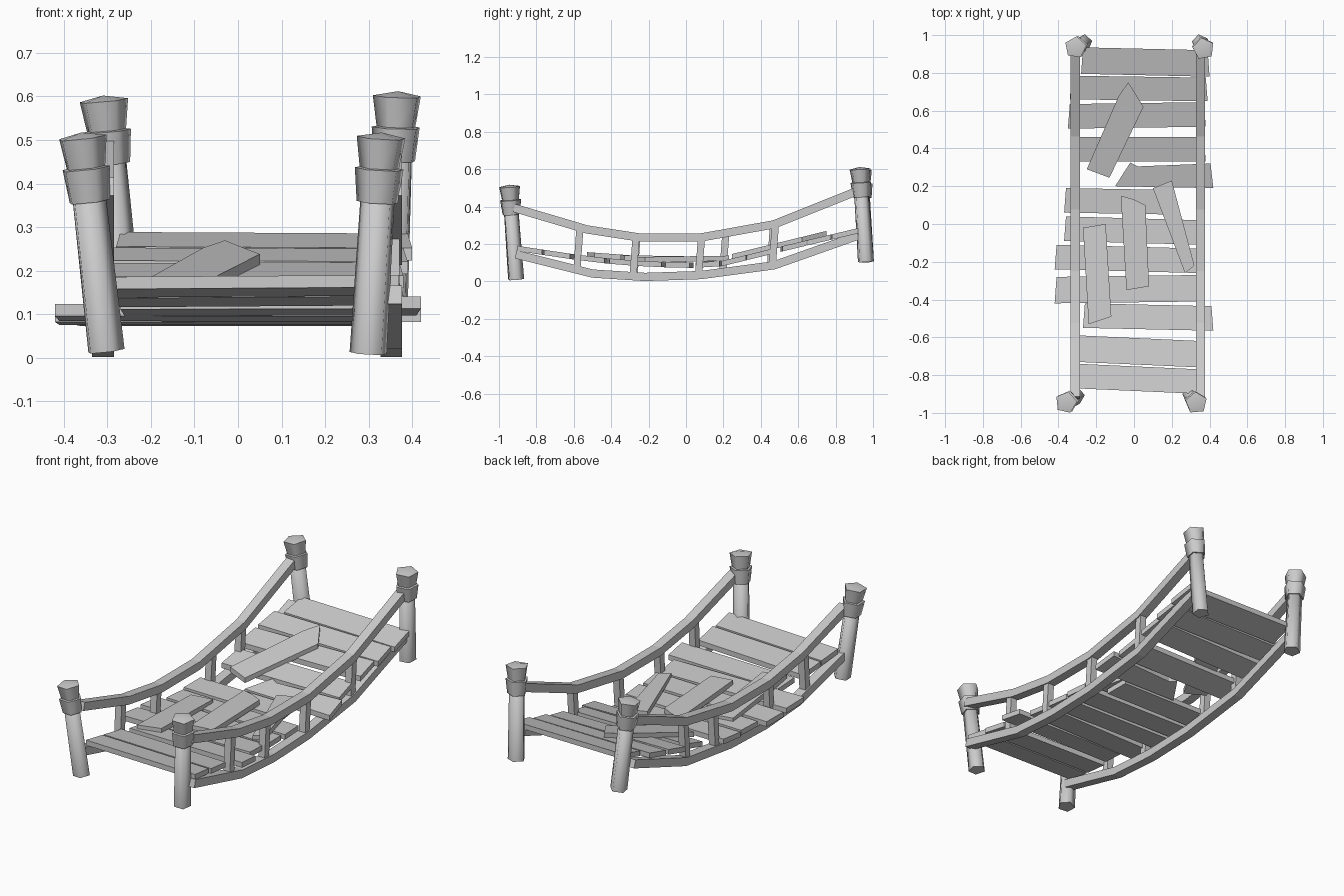
import bpy, bmesh, math
from mathutils import Vector

cube = bpy.data.objects.get("Cube")
if cube:
    bpy.data.objects.remove(cube)

GREY = (0.6, 0.6, 0.6, 1)
wood = bpy.data.materials.new("weathered_grey")
wood.use_nodes = True
wood.diffuse_color = GREY
wood.node_tree.nodes["Principled BSDF"].inputs["Base Color"].default_value = GREY


def make(name, bm, smooth=False):
    bmesh.ops.recalc_face_normals(bm, faces=bm.faces)
    mesh = bpy.data.meshes.new(name)
    bm.to_mesh(mesh)
    bm.free()
    mesh.materials.append(wood)
    obj = bpy.data.objects.new(name, mesh)
    bpy.context.collection.objects.link(obj)
    if smooth:
        bpy.ops.object.select_all(action="DESELECT")
        obj.select_set(True)
        bpy.context.view_layer.objects.active = obj
        bpy.ops.object.shade_smooth_by_angle(angle=math.radians(74))


def loft(name, rings, smooth=False):
    """Closed solid through a list of equal-length point rings."""
    bm = bmesh.new()
    rows = [[bm.verts.new(p) for p in ring] for ring in rings]
    n = len(rows[0])
    for a, b in zip(rows, rows[1:]):
        for i in range(n):
            j = (i + 1) % n
            bm.faces.new((a[i], a[j], b[j], b[i]))
    bm.faces.new(rows[0])
    if smooth:  # posts end in a shallow point
        centre = sum((v.co for v in rows[-1]), Vector()) / n
        tip = bm.verts.new(centre + Vector((0, 0, 0.012)))
        for i in range(n):
            bm.faces.new((rows[-1][i], rows[-1][(i + 1) % n], tip))
    else:
        bm.faces.new(rows[-1])
    make(name, bm, smooth)


# Leaning five-sided posts, each a shaft, a flared collar and a flared cap
def post(name, foot, top, turn):
    foot, top = Vector(foot), Vector(top)
    axis = (top - foot).normalized()
    side = Vector((1, 0, 0)) - axis * axis.x
    side.normalize()
    other = axis.cross(side)

    def ring(t, r):
        angles = [turn + math.tau * i / 5 for i in range(5)]
        c = foot.lerp(top, t)
        return [c + r * (side * math.cos(a) + other * math.sin(a)) for a in angles]

    loft(name + "_shaft", [ring(0, 0.045), ring(0.8, 0.041)], True)
    loft(name + "_collar", [ring(0.7, 0.05), ring(0.855, 0.059)], True)
    loft(name + "_cap", [ring(0.8, 0.043), ring(1, 0.059)], True)


post("front_left_post", (0.30, -0.91, 0.01), (0.33, -0.947, 0.505), 0.4)
post("front_right_post", (-0.305, -0.91, 0.015), (-0.36, -0.945, 0.505), 0.1)
post("back_left_post", (0.35, 0.96, 0.105), (0.368, 0.928, 0.6), 0.5)
post("back_right_post", (-0.265, 0.96, 0.105), (-0.31, 0.935, 0.59), 0.2)


# Sagging rails: square section swept along a path of (y, z)
UPPER = [(-0.92, 0.393), (-0.53, 0.278), (-0.25, 0.235), (0.08, 0.235), (0.47, 0.305), (0.92, 0.485)]
LOWER = [(-0.91, 0.145), (-0.5, 0.042), (-0.22, 0.024), (0.08, 0.034), (0.47, 0.086), (0.92, 0.245)]


def height(path, y):
    for (y0, z0), (y1, z1) in zip(path, path[1:]):
        if y <= y1:
            break
    return z0 + (z1 - z0) * (y - y0) / (y1 - y0)


def rail(name, x, path, half=0.022):
    rings = []
    for i, (y, z) in enumerate(path):
        a, b = path[max(i - 1, 0)], path[min(i + 1, len(path) - 1)]
        along = Vector((0, b[0] - a[0], b[1] - a[1])).normalized()
        up = Vector((0, -along.z, along.y)) * half
        across = Vector((half + 0.003, 0, 0))
        c = Vector((x, y, z))
        rings.append([c - across - up, c + across - up, c + across + up, c - across + up])
    loft(name, rings)


def upright(name, x, y, h=0.019):
    rings = []
    for path, dy in ((LOWER, -0.008), (UPPER, 0.008)):
        c = Vector((x, y + dy, height(path, y)))
        rings.append([c + Vector(d) * h for d in ((-1, -1, 0), (1, -1, 0), (1, 1, 0), (-1, 1, 0))])
    loft(name, rings)


for label, x, stations in (("left", 0.352, (-0.575, -0.275, 0.075, 0.47)),
                           ("right", -0.31, (-0.575, -0.27, 0.205, 0.46))):
    rail(label + "_handrail", x, UPPER)
    rail(label + "_deck_rail", x, LOWER)
    for y in stations:
        upright(label + "_upright", x, y)


# Deck boards: outline laid on the sagging deck line, given thickness
DECK = [(-0.9, 0.19), (-0.6, 0.145), (-0.35, 0.115), (0, 0.098), (0.2, 0.11), (0.5, 0.185), (0.92, 0.285)]


def board(name, outline, lift=0, thick=0.028):
    ys = [p[1] for p in outline]
    lo, hi = min(ys), max(ys)
    z0, z1 = height(DECK, lo), height(DECK, hi)
    top = [Vector((x, y, lift + z0 + (z1 - z0) * (y - lo) / (hi - lo))) for x, y in outline]
    loft(name, [[p - Vector((0, 0, thick)) for p in top], top])


# x start, x end, y start, y end, skew towards the left end
BOARDS = [
    (-0.31, 0.37, -0.87, -0.74, -0.03), (-0.3, 0.37, -0.73, -0.59, -0.03),
    (-0.27, 0.42, -0.55, -0.42, -0.015), (-0.42, 0.36, -0.42, -0.28, 0.01),
    (-0.42, 0.36, -0.24, -0.11, -0.02), (-0.37, 0.36, -0.09, 0.04, -0.02),
    (-0.37, 0.22, 0.06, 0.19, -0.01), (-0.33, 0.38, 0.33, 0.46, 0),
    (-0.35, 0.38, 0.505, 0.635, 0.01), (-0.34, 0.39, 0.66, 0.785, -0.01),
    (-0.28, 0.4, 0.795, 0.935, -0.015),
]
for x0, x1, y0, y1, skew in BOARDS:
    board("deck_board", [(x0, y0), (x1, y0 + skew), (x1 - 0.01, y1 + skew), (x0 + 0.01, y1)])

# Snapped board and the loose boards lying on the deck
board("broken_board", [(-0.1, 0.2), (0.42, 0.19), (0.405, 0.32), (0.02, 0.305), (-0.02, 0.325)])
board("loose_board_back", [(-0.25, 0.29), (-0.13, 0.245), (0.05, 0.62), (-0.03, 0.75), (-0.08, 0.68)], 0.025)
board("loose_board_left", [(0.1, 0.19), (0.27, -0.26), (0.32, -0.22), (0.2, 0.23)], 0.02)
board("loose_board_middle", [(-0.07, 0.15), (-0.04, -0.35), (0.08, -0.33), (0.06, 0.1), (0, 0.13)], 0.025)
board("loose_board_right", [(-0.27, -0.02), (-0.24, -0.53), (-0.12, -0.49), (-0.15, 0)], 0.02)
